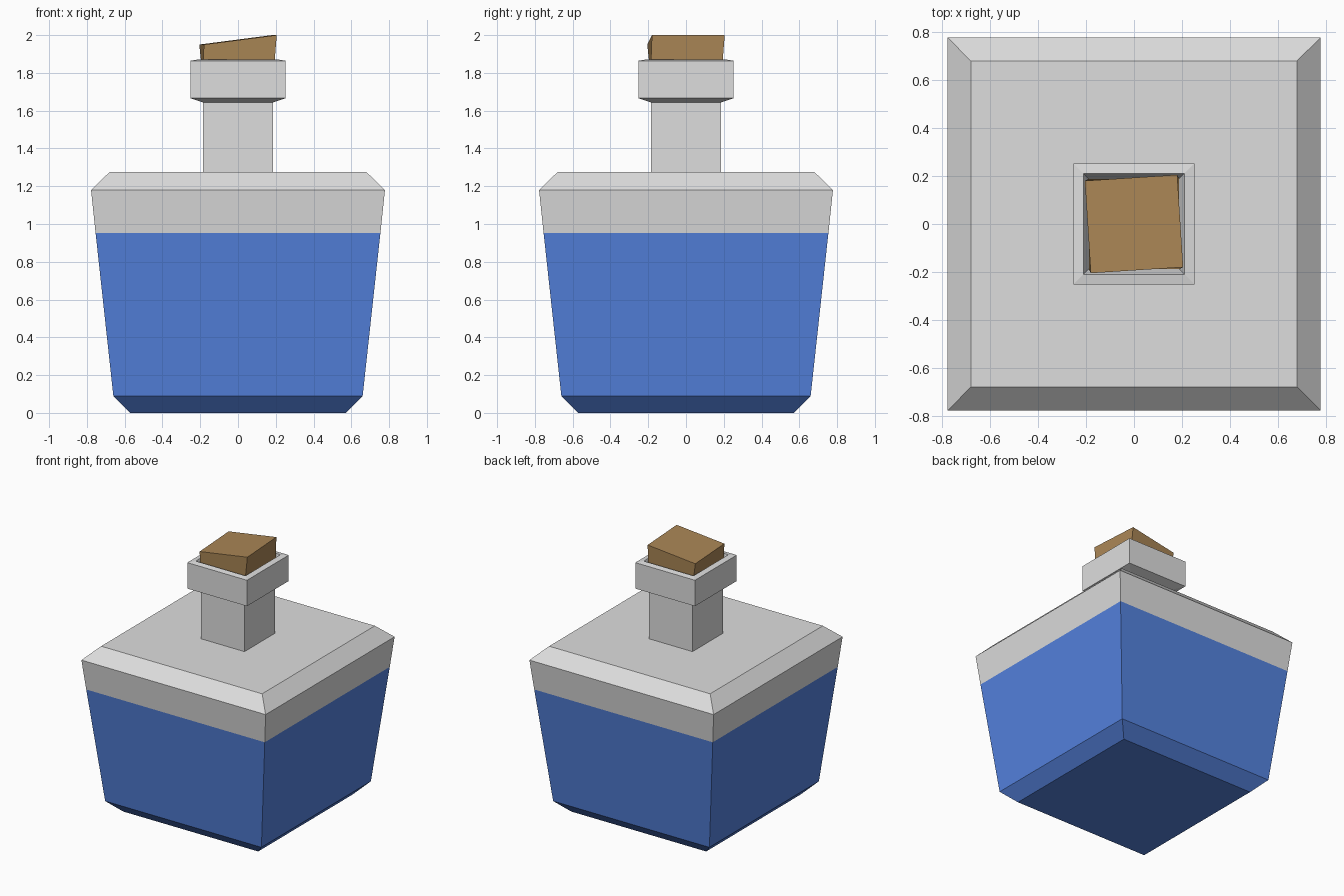
import bpy, bmesh, math
from mathutils import Matrix, Vector

if "Cube" in bpy.data.objects:
    bpy.data.objects.remove(bpy.data.objects["Cube"], do_unlink=True)


def make_material(name, rgb):
    mat = bpy.data.materials.new(name)
    mat.use_nodes = True
    color = (*rgb, 1)
    mat.diffuse_color = color
    node = next(n for n in mat.node_tree.nodes if n.type == "BSDF_PRINCIPLED")
    node.inputs["Base Color"].default_value = color
    return mat


glass = make_material("pale glass", (0.73, 0.73, 0.73))
liquid = make_material("blue liquid", (0.09, 0.225, 0.735))
cork = make_material("cork brown", (0.405, 0.24, 0.092))


def square_loft(name, profile, materials):
    """Closed solid from stacked squares, given as (half width, height)."""
    bm = bmesh.new()
    rings = [[bm.verts.new((sx * w, sy * w, z))
              for sx, sy in ((-1, -1), (1, -1), (1, 1), (-1, 1))]
             for w, z in profile]
    for low, high in zip(rings, rings[1:]):
        for i in range(4):
            j = (i + 1) % 4
            bm.faces.new((low[i], low[j], high[j], high[i]))
    bm.faces.new(rings[0][::-1])
    bm.faces.new(rings[-1])
    bmesh.ops.recalc_face_normals(bm, faces=bm.faces)
    mesh = bpy.data.meshes.new(name)
    bm.to_mesh(mesh)
    bm.free()
    for mat in materials:
        mesh.materials.append(mat)
    obj = bpy.data.objects.new(name, mesh)
    bpy.context.collection.objects.link(obj)
    return obj


# Bottle body, filled with liquid up to the fill line
FILL = 0.953
body = square_loft("bottle_body",
                   [(0.57, 0), (0.66, 0.09), (0.754, FILL), (0.778, 1.18), (0.68, 1.275)],
                   [glass, liquid])
for face in body.data.polygons:
    face.material_index = 1 if face.center.z < FILL else 0

# Neck
square_loft("bottle_neck", [(0.184, 1.27), (0.184, 1.66)], [glass])

# Collar with a shallow funnel-shaped mouth
square_loft("bottle_collar",
            [(0.184, 1.643), (0.252, 1.666), (0.252, 1.864), (0.21, 1.871), (0.187, 1.8)],
            [glass])

# Stopper: twisted and slanted at the top
stopper = square_loft("cork_stopper", [(0.188, 1.79), (0.193, 1.975)], [cork])
twist = Matrix.Rotation(math.radians(3.7), 3, "Z")
for vert in stopper.data.vertices:
    if vert.co.z > 1.9:
        vert.co = twist @ vert.co
        vert.co.z = 2.0 if vert.co.x > 0 else 1.95
